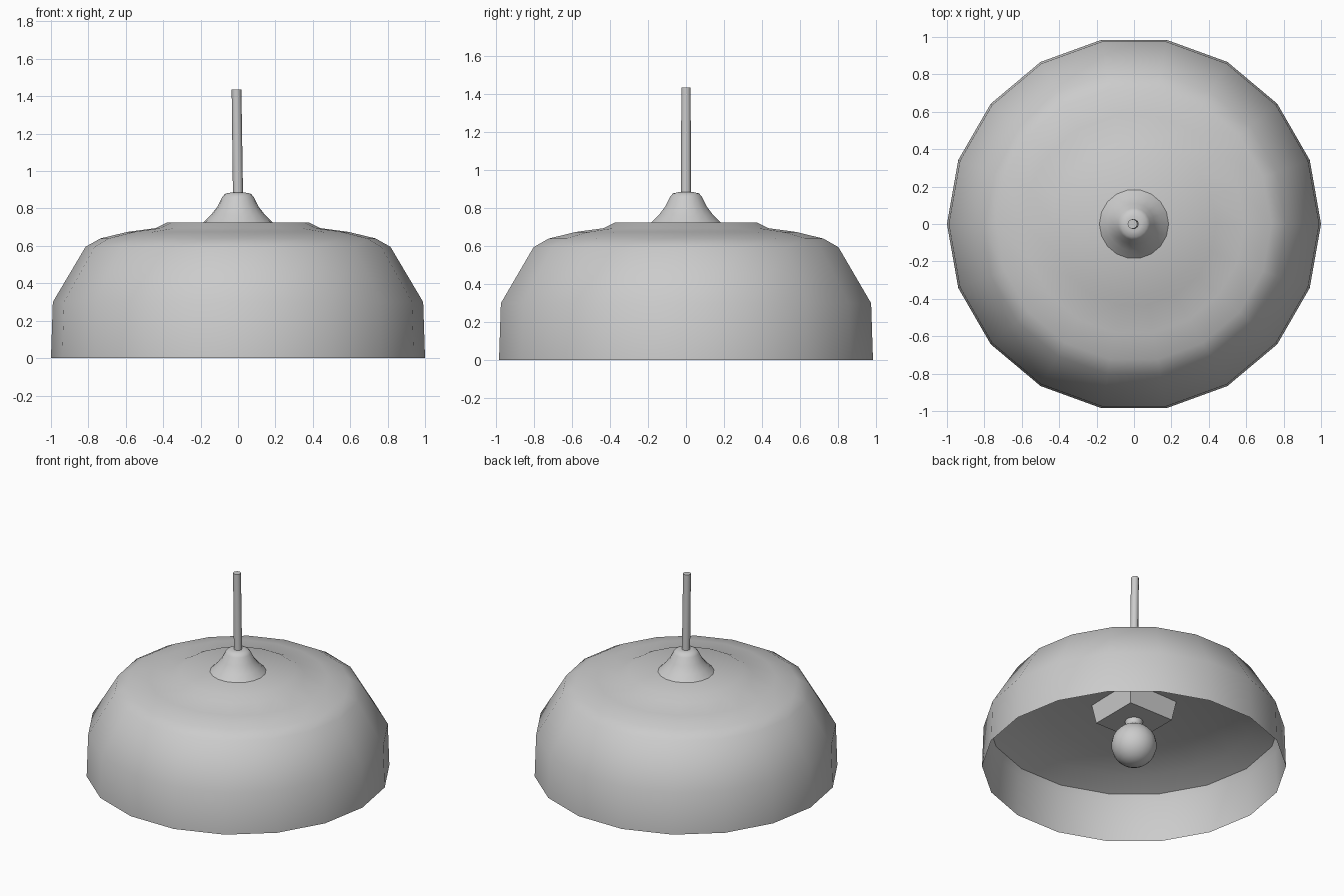
import bpy, bmesh, math

if "Cube" in bpy.data.objects:
    bpy.data.objects.remove(bpy.data.objects["Cube"])


def lathe(name, profile, sides, angle=40, phase=0.0, top_shift=0.0):
    """Spin a list of (radius, height) points round z; radius 0 makes a pole."""
    bm = bmesh.new()
    rings = []
    for i, (r, z) in enumerate(profile):
        dx = top_shift if i >= len(profile) / 2 else 0.0
        if r == 0:
            rings.append([bm.verts.new((dx, 0, z))])
        else:
            rings.append([bm.verts.new((r * math.cos(phase + 2 * math.pi * k / sides) + dx,
                                        r * math.sin(phase + 2 * math.pi * k / sides), z))
                          for k in range(sides)])
    for a, b in zip(rings, rings[1:]):
        for k in range(sides):
            n = (k + 1) % sides
            if len(a) == 1:
                bm.faces.new((a[0], b[n], b[k]))
            elif len(b) == 1:
                bm.faces.new((a[k], a[n], b[0]))
            else:
                bm.faces.new((a[k], a[n], b[n], b[k]))
    mesh = bpy.data.meshes.new(name)
    bm.to_mesh(mesh)
    bm.free()
    obj = bpy.data.objects.new(name, mesh)
    bpy.context.collection.objects.link(obj)
    bpy.ops.object.select_all(action='DESELECT')
    bpy.context.view_layer.objects.active = obj
    obj.select_set(True)
    bpy.ops.object.shade_smooth_by_angle(angle=math.radians(angle))
    return obj


# Outer shade, open at the bottom
lathe("shade", [(1.0, 0), (0.99, 0.30), (0.815, 0.595), (0.735, 0.64), (0.59, 0.675),
                (0.44, 0.695), (0.38, 0.725), (0, 0.725)], 18)

# Shallow reflector inside the shade, wound to face downwards
lathe("reflector", [(0, 0.49), (0.30, 0.475), (0.60, 0.45), (0.82, 0.40), (0.965, 0.34)], 18)

# Flared cap on top of the shade
lathe("top_cap", [(0.19, 0.72), (0.145, 0.765), (0.11, 0.81), (0.085, 0.86),
                  (0.07, 0.878), (0.04, 0.885), (0, 0.885)], 18)

# Hanging rod, leaning very slightly
lathe("rod", [(0, 0.86), (0.027, 0.86), (0.026, 1.435), (0, 1.435)], 10, top_shift=-0.008)

# Square socket block
lathe("socket_block", [(0, 0.34), (0.25, 0.34), (0.28, 0.48), (0, 0.48)], 4, phase=math.pi / 4)

# Bulb with its neck
ball = [(0.15 * math.sin(math.radians(a)), 0.16 - 0.15 * math.cos(math.radians(a)))
        for a in range(20, 156, 15)]
lathe("bulb", [(0, 0.01)] + ball + [(0.055, 0.315), (0.06, 0.345), (0, 0.345)], 18)
